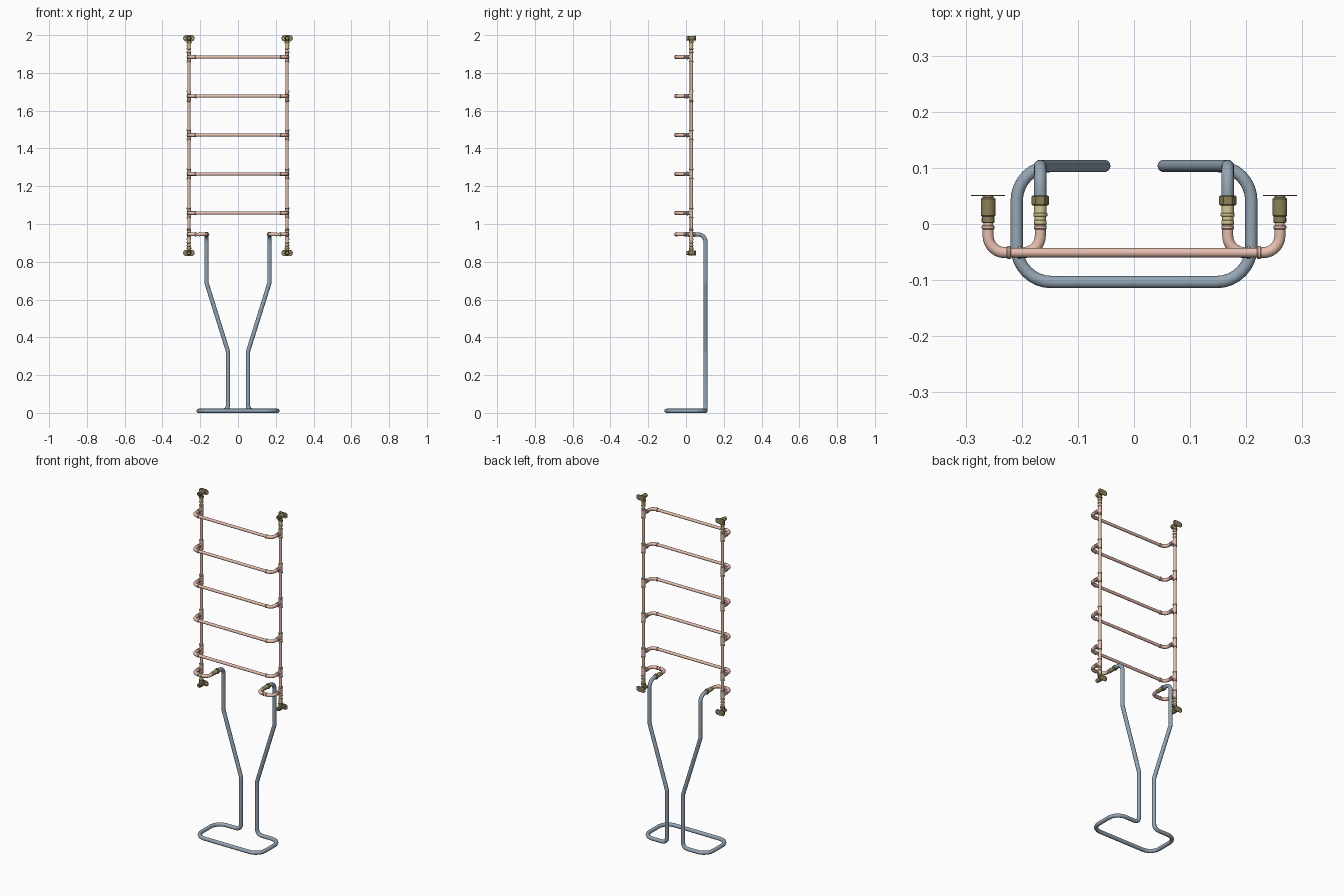
import bpy, bmesh, math
from mathutils import Vector

if "Cube" in bpy.data.objects:
    bpy.data.objects.remove(bpy.data.objects["Cube"])

V = Vector
def material(name, rgb):
    m = bpy.data.materials.new(name)
    m.diffuse_color = (*rgb, 1)
    m.use_nodes = True
    m.node_tree.nodes["Principled BSDF"].inputs["Base Color"].default_value = m.diffuse_color
    return m

COPPER = material("copper", (0.80, 0.52, 0.43))
STEEL = material("blue_steel", (0.30, 0.38, 0.46))
BRASS = material("brass", (0.68, 0.58, 0.30))
BRONZE = material("dark_brass", (0.27, 0.22, 0.10))

def finish(obj, mat):
    obj.data.materials.clear()
    obj.data.materials.append(mat)
    bpy.ops.object.select_all(action='DESELECT')
    obj.select_set(True)
    bpy.context.view_layer.objects.active = obj
    if obj.type == 'CURVE':
        bpy.ops.object.convert(target='MESH')
        obj = bpy.context.view_layer.objects.active
    bpy.ops.object.shade_smooth_by_angle(angle=math.radians(35))
    return obj

def fillet(pts, radii, n=8):
    """Round the inner corners of a path; one radius per inner corner."""
    pts = [V(p) for p in pts]
    out = [pts[0]]
    for i, r in enumerate(radii, 1):
        p = pts[i]
        a, b = (pts[i - 1] - p).normalized(), (pts[i + 1] - p).normalized()
        half = a.angle(b) / 2
        centre = p + (a + b).normalized() * (r / math.sin(half))
        d = r / math.tan(half)
        u, v = p + a * d - centre, p + b * d - centre
        ang = u.angle(v)
        for k in range(n + 1):
            t = k / n
            out.append(centre + (u * math.sin((1 - t) * ang) + v * math.sin(t * ang)) / math.sin(ang))
    return out + [pts[-1]]

def tube(name, pts, r, mat):
    cu = bpy.data.curves.new(name, 'CURVE')
    cu.dimensions = '3D'
    cu.bevel_depth, cu.bevel_resolution, cu.use_fill_caps = r, 6, True
    s = cu.splines.new('POLY')
    s.points.add(len(pts) - 1)
    for q, p in zip(s.points, pts):
        q.co = (*p, 1)
    obj = bpy.data.objects.new(name, cu)
    bpy.context.collection.objects.link(obj)
    return finish(obj, mat)

def lathe(name, origin, axis, profile, mat, seg=20):
    """Revolve (distance, radius) pairs about an axis; radius 0 closes an end."""
    bm = bmesh.new()
    q = V(axis).to_track_quat('Z', 'Y')
    rings = []
    for t, r in profile:
        rings.append([bm.verts.new(V(origin) + q @ V((r * math.cos(2 * math.pi * k / seg),
                      r * math.sin(2 * math.pi * k / seg), t))) for k in range(seg)])
    for a, b in zip(rings, rings[1:]):
        for k in range(seg):
            bm.faces.new((a[k], a[(k + 1) % seg], b[(k + 1) % seg], b[k]))
    bm.faces.new(rings[0][::-1])
    bm.faces.new(rings[-1])
    me = bpy.data.meshes.new(name)
    bm.to_mesh(me)
    bm.free()
    obj = bpy.data.objects.new(name, me)
    bpy.context.collection.objects.link(obj)
    return finish(obj, mat)

def bead(name, at, axis, r=0.0115, w=0.004, mat=COPPER):
    lathe(name, V(at) - V(axis) * w, axis,
          [(0, r - .002), (w * .5, r), (w * 1.5, r), (2 * w, r - .002)], mat)

PX, PY, RY, R = 0.26, 0.028, -0.051, 0.0085   # riser x, riser y, rung y, pipe radius
LEG_X, BACK, LOW = 0.167, 0.1035, 0.945

# floor stand: one continuous bent tube
half = [(LEG_X, 0.045, LOW), (LEG_X, BACK, LOW), (LEG_X, BACK, 0.69), (0.053, BACK, 0.325),
        (0.053, BACK, 0.011), (0.209, BACK, 0.011), (0.209, -BACK, 0.011)]
path = half + [(-x, y, z) for x, y, z in reversed(half)]
rad = [0.04, 0.05, 0.05, 0.03, 0.062, 0.062]
tube("floor_stand", fillet(path, rad + rad[::-1]), 0.011, STEEL)

def tee(x, z):
    # press tee: sleeve on the riser plus front branch
    h = 0.03
    lathe("tee_sleeve", (x, PY, z - h), (0, 0, 1),
          [(0, .009), (.001, .0118), (.007, .0118), (.009, .0102), (2 * h - .009, .0102),
           (2 * h - .007, .0118), (2 * h - .001, .0118), (2 * h, .009)], COPPER)
    lathe("tee_branch", (x, PY, z), (0, -1, 0),
          [(0, .0102), (.016, .0102), (.018, .0118), (.024, .0118), (.025, .009)], COPPER)

def elbow(x, z, d):
    # bend at (x, RY) whose side arm heads in direction d along x
    p = [(x, -0.002, z), (x, RY, z), (x + d * 0.041, RY, z)]
    tube("elbow", fillet(p, [0.03]), 0.0098, COPPER)
    bead("elbow_bead", (x, -0.006, z), (0, 1, 0))
    bead("elbow_bead", (x + d * 0.037, RY, z), (1, 0, 0))

# towel rungs
for z in (1.884, 1.677, 1.471, 1.265, 1.058):
    p = [(-PX, PY, z), (-PX, RY, z), (PX, RY, z), (PX, PY, z)]
    tube("rung", fillet(p, [0.03, 0.03]), R, COPPER)
    for s in (-1, 1):
        tee(s * PX, z)
        elbow(s * PX, z, -s)

def wall_plate(x, z):
    # oval plate with two screw holes
    cu = bpy.data.curves.new("wall_plate", 'CURVE')
    cu.dimensions, cu.fill_mode, cu.extrude = '2D', 'BOTH', 0.001
    oval = [((0.014 if math.cos(a) > 0 else -0.014) + 0.0165 * math.cos(a), 0.0165 * math.sin(a))
            for a in [2 * math.pi * (k + .5) / 24 for k in range(24)]]
    holes = [[(c + .0035 * math.cos(k * math.pi / 6), .0035 * math.sin(k * math.pi / 6))
              for k in range(12)] for c in (-.021, .021)]
    for loop in [oval] + holes:
        s = cu.splines.new('POLY')
        s.points.add(len(loop) - 1)
        for q, (a, b) in zip(s.points, loop):
            q.co = (a, b, 0, 1)
        s.use_cyclic_u = True
    obj = bpy.data.objects.new("wall_plate", cu)
    obj.location = (x, 0.051, z)
    obj.rotation_euler = (math.pi / 2, 0, 0)
    bpy.context.collection.objects.link(obj)
    finish(obj, BRONZE)

# both sides
for s in (-1, 1):
    x = s * PX
    tube("riser", [V((x, PY, 0.87)), V((x, PY, 1.96))], R, COPPER)

    # lower loop joining riser to stand
    p = [(x, PY, LOW), (x, RY, LOW), (s * LEG_X, RY, LOW), (s * LEG_X, 0.01, LOW)]
    tube("link_pipe", fillet(p, [0.03, 0.03]), R, COPPER)
    tee(x, LOW)
    elbow(x, LOW, -s)
    elbow(s * LEG_X, LOW, s)
    lathe("link_adapter", (s * LEG_X, -0.002, LOW), (0, 1, 0),
          [(0, .0095), (.002, .0115), (.008, .0115), (.009, .010), (.015, .010), (.016, .0125),
           (.021, .0125), (.022, .011), (.037, .011)], BRASS)
    lathe("union_nut", (s * LEG_X, 0.033, LOW), (0, 1, 0),
          [(0, .0135), (.002, .0155), (.016, .0155), (.018, .0135)], BRONZE, 6)

    # wall brackets at the riser ends
    for z, d in ((1.9835, -1), (0.847, 1)):
        wall_plate(x, z)
        lathe("bracket_body", (x, 0.051, z), (0, -1, 0),
              [(0, .009), (.004, .010), (.006, .013), (.036, .013), (.038, .011), (.048, .011),
               (.049, .010), (.049, .007), (.030, .007)], BRONZE)
        lathe("bracket_socket", (x, PY, z), (0, 0, d),
              [(0, .011), (.020, .011), (.021, .013), (.028, .013), (.029, .011)], BRONZE)
        lathe("riser_adapter", (x, PY, z + d * .027), (0, 0, d),
              [(0, .0095), (.008, .0095), (.009, .0115), (.014, .0115), (.015, .0098),
               (.024, .0098), (.025, .0118), (.031, .0118), (.032, .009)], BRASS)
